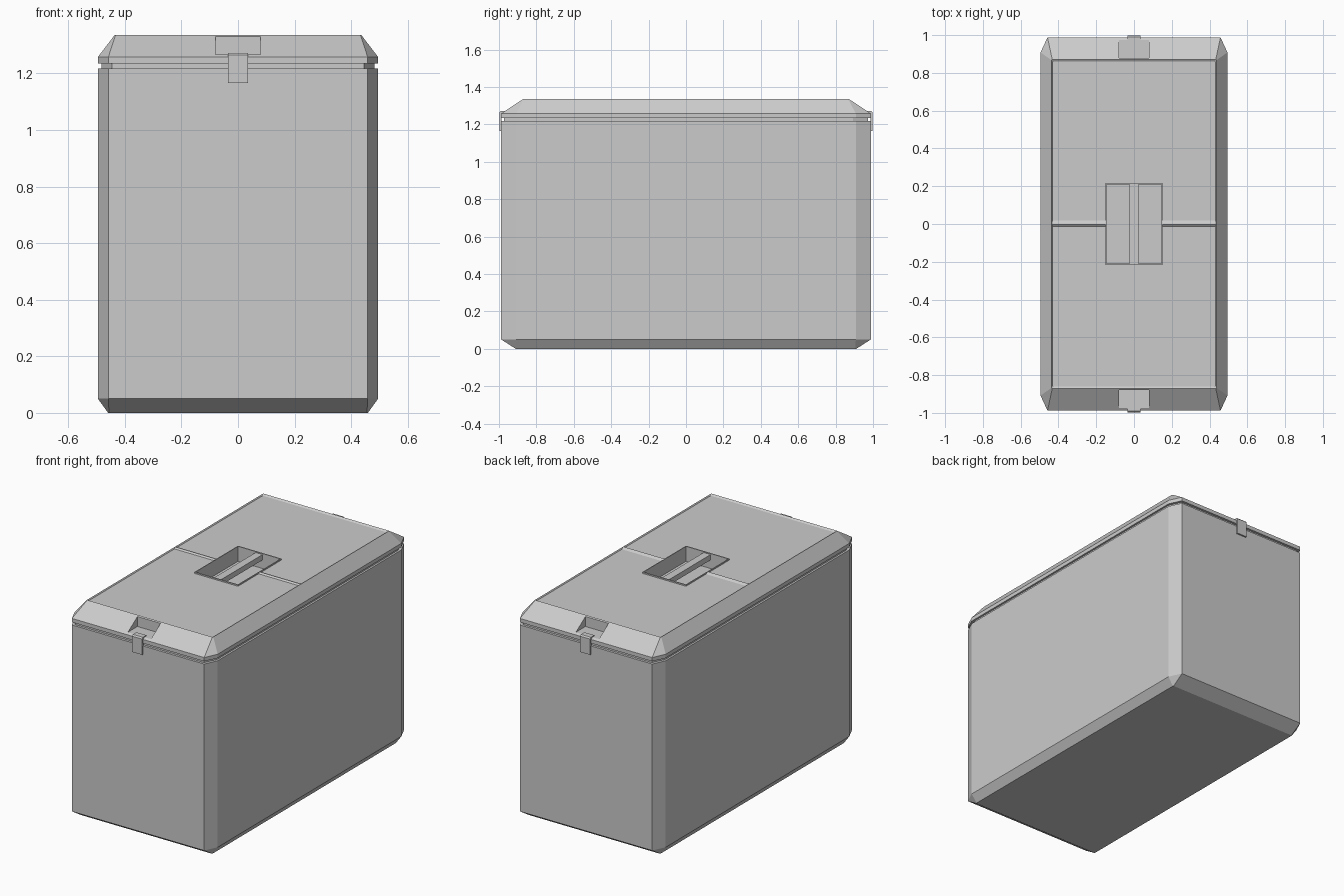
import bpy, bmesh

if "Cube" in bpy.data.objects:
    bpy.data.objects.remove(bpy.data.objects["Cube"])


def finish(name, bm):
    bmesh.ops.recalc_face_normals(bm, faces=bm.faces[:])
    mesh = bpy.data.meshes.new(name)
    bm.to_mesh(mesh)
    bm.free()
    obj = bpy.data.objects.new(name, mesh)
    bpy.context.collection.objects.link(obj)
    return obj


def loft(name, rings):
    """Stack chamfered rectangles: (half x, half y, chamfer x, chamfer y, z)."""
    bm = bmesh.new()
    loops = []
    for hx, hy, cx, cy, z in rings:
        a, b = hx - cx, hy - cy
        pts = [(hx, -b), (hx, b), (a, hy), (-a, hy),
               (-hx, b), (-hx, -b), (-a, -hy), (a, -hy)]
        loops.append([bm.verts.new((x, y, z)) for x, y in pts])
    for lo, hi in zip(loops, loops[1:]):
        for i in range(8):
            j = (i + 1) % 8
            bm.faces.new((lo[i], lo[j], hi[j], hi[i]))
    bm.faces.new(loops[0])
    bm.faces.new(loops[-1])
    return finish(name, bm)


def box(name, x, y, z):
    bm = bmesh.new()
    bmesh.ops.create_cube(bm, size=1)
    for v in bm.verts:
        v.co = [r[0] if c < 0 else r[1] for c, r in zip(v.co, (x, y, z))]
    return finish(name, bm)


def prism(name, profile, x0, x1):
    """Extrude a (y, z) profile along x."""
    bm = bmesh.new()
    face = bm.faces.new([bm.verts.new((x0, y, z)) for y, z in profile])
    ext = bmesh.ops.extrude_face_region(bm, geom=[face])
    for v in ext["geom"]:
        if isinstance(v, bmesh.types.BMVert):
            v.co.x = x1
    return finish(name, bm)


def cut(target, cutter):
    cutter.hide_render = True
    cutter.hide_viewport = True
    mod = target.modifiers.new("cut", 'BOOLEAN')
    mod.operation = 'DIFFERENCE'
    mod.solver = 'EXACT'
    mod.object = cutter


TOP, PANEL, FLOOR = 1.335, 1.327, 1.22

# Body with chamfered foot and corners, stepped neck under the lid
loft("body", [(0.459, 0.91, 0.003, 0.005, 0),
              (0.495, 0.988, 0.037, 0.08, 0.05),
              (0.495, 0.988, 0.037, 0.08, 1.217),
              (0.483, 0.973, 0.037, 0.08, 1.217),
              (0.483, 0.973, 0.037, 0.08, 1.219)])
loft("neck", [(0.483, 0.973, 0.037, 0.08, 1.216),
              (0.483, 0.973, 0.037, 0.08, 1.24)])

# Lid with sloping sides and shallow sunken top
lid = loft("lid", [(0.483, 0.973, 0.037, 0.08, 1.21),
                   (0.483, 0.973, 0.037, 0.08, 1.234),
                   (0.495, 0.988, 0.037, 0.08, 1.234),
                   (0.495, 0.988, 0.037, 0.08, 1.258),
                   (0.436, 0.872, 0.003, 0.005, TOP),
                   (0.431, 0.86, 0.003, 0.005, PANEL)])
cut(lid, box("handle_well_cutter", (-0.148, 0.148), (-0.212, 0.212), (FLOOR, 1.4)))

# Latch pockets and hooked latches at both ends
for s, side in ((-1, "front"), (1, "back")):
    pocket = sorted((s * 0.88, s * 1.1))
    cut(lid, box(side + "_pocket_cutter", (-0.08, 0.08), pocket, (1.267, 1.36)))
    prism(side + "_latch", [(s * y, z) for y, z in (
        (0.955, 1.26), (0.955, 1.272), (0.99, 1.272), (0.998, 1.264),
        (0.998, 1.165), (0.986, 1.165), (0.986, 1.26))], -0.035, 0.035)

# Raised rim around the handle well, and the centre ridge on the lid
for s, side in ((-1, "left"), (1, "right")):
    box(side + "_well_rim", sorted((s * 0.146, s * 0.151)), (-0.215, 0.215), (1.28, TOP))
    prism(side + "_ridge", [(-0.012, PANEL - 0.005), (-0.012, PANEL), (-0.002, TOP),
                            (0.002, TOP), (0.018, PANEL), (0.018, PANEL - 0.005)],
          *sorted((s * 0.149, s * 0.433)))
for s, side in ((-1, "front"), (1, "back")):
    box(side + "_well_rim", (-0.151, 0.151), sorted((s * 0.209, s * 0.216)), (1.28, TOP))

# Carry bar across the well
box("carry_handle", (-0.024, 0.024), (-0.213, 0.213), (1.295, 1.329))
